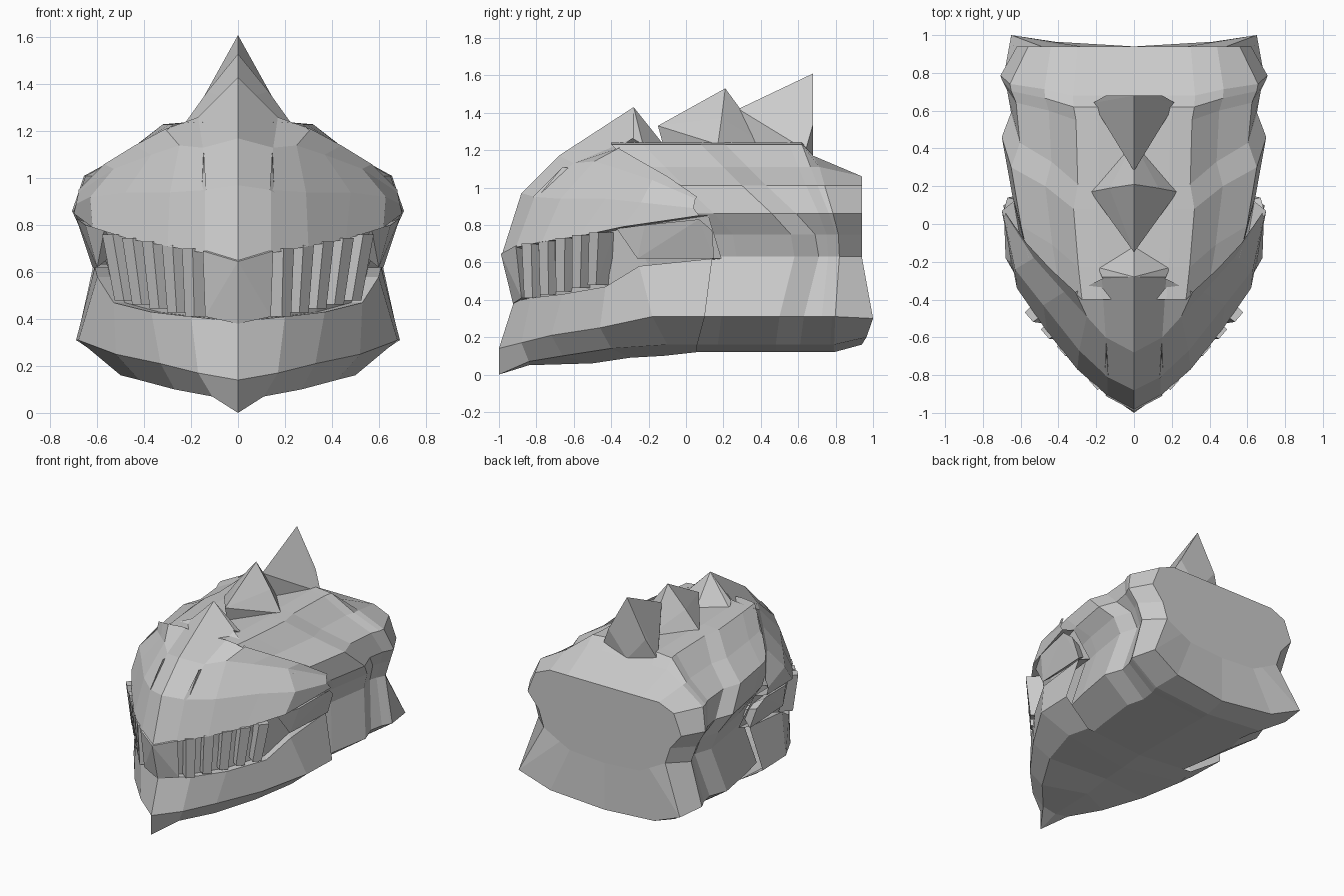
import bpy, bmesh
from mathutils import Vector


def finish(name, bm, mirror):
    bmesh.ops.remove_doubles(bm, verts=bm.verts, dist=0.0005)
    bmesh.ops.recalc_face_normals(bm, faces=bm.faces)
    me = bpy.data.meshes.new(name)
    bm.to_mesh(me)
    bm.free()
    ob = bpy.data.objects.new(name, me)
    bpy.context.collection.objects.link(ob)
    if mirror:
        mod = ob.modifiers.new("Mirror", 'MIRROR')
        mod.use_clip = True
    return ob


def skin(name, rows):
    """Faces between neighbouring rows of points, mirrored across x."""
    bm = bmesh.new()
    grid = [[bm.verts.new(p) for p in row] for row in rows]
    for a, b in zip(grid, grid[1:]):
        for i in range(len(a) - 1):
            bm.faces.new((a[i], a[i + 1], b[i + 1], b[i]))
    return finish(name, bm, True)


def hull(name, pts, mirror=False):
    bm = bmesh.new()
    for p in pts:
        bm.verts.new(p)
    bmesh.ops.convex_hull(bm, input=bm.verts)
    loose = [v for v in bm.verts if not v.link_faces]
    bmesh.ops.delete(bm, geom=loose, context='VERTS')
    return finish(name, bm, mirror)


# Front mask: rows run from the centre ridge round to the cheek
rim = [(0, -.985, .64), (.14, -.91, .68), (.30, -.77, .71),
       (.46, -.57, .74), (.62, -.34, .79), (.70, .07, .85)]
brow = [(0, -.88, .97), (.14, -.81, .95), (.29, -.67, .94),
        (.48, -.43, .94), (.63, -.24, .92), (.69, .04, .89)]
crown = [(0, -.68, 1.17), (.15, -.60, 1.13), (.25, -.49, 1.14),
         (.37, -.36, 1.10), (.53, -.18, 1.04), (.68, .05, .94)]
back_edge = [(0, -.28, 1.43), (.17, -.29, 1.26), (.31, -.36, 1.21),
             (.44, -.24, 1.14), (.57, -.10, 1.06), (.68, .06, .95)]
skin("face_mask", [rim, brow, crown, back_edge])

# Lower jaw
lip = [(0, -.92, .39), (.20, -.83, .41), (.37, -.66, .43),
       (.53, -.43, .47), (.60, -.25, .58), (.61, .14, .62)]
edge = [(0, -1, .14), (.17, -.88, .17), (.33, -.72, .21),
        (.52, -.46, .25), (.68, -.18, .31), (.69, .10, .31)]
keel = [(0, -1, 0), (.11, -.84, .07), (.27, -.66, .10),
        (.42, -.40, .14), (.50, -.10, .16), (.46, .06, .16)]
base = [(0, -1, 0), (0, -.84, .05), (0, -.50, .06),
        (0, -.30, .09), (0, -.12, .10), (0, .06, .12)]
skin("lower_jaw", [lip, edge, keel, base])

# Recessed mouth wall between mask and jaw
inset = lambda row: [(x * .91, y + .05, z) for x, y, z in row]
skin("mouth_wall", [rim, inset(rim), inset(lip), lip])

# Cheek pillar closing the mouth corner
hull("cheek_pillar", [(.57, -.37, .78), (.65, -.22, .80), (.69, .07, .83), (.67, .14, .77),
                      (.60, -.26, .62), (.62, .15, .62), (.50, -.25, .7), (.5, .1, .7)], True)

# Swept body plates: profile holds x, z and how far each point trails back
profile = [(0, 1.23, 0), (.20, 1.24, 0), (.32, 1.23, 0), (.47, 1.11, .12),
           (.65, 1.01, .22), (.70, .86, .38), (.65, .75, .48), (.61, .63, .50),
           (.68, .31, .42), (.46, .16, .40), (0, .12, .40)]
stations = [(-.40, 1, .86, 2), (-.23, 1, .92, 2), (.08, 1, 1, 2), (.21, 1, .93, 2),
            (.55, .42, .96, 2), (.62, .38, 1, 2), (.68, .28, 1.01, 1.17)]
rings = [[(x * s, y + dy * sweep, min(z, top)) for x, z, dy in profile]
         for y, sweep, s, top in stations]
end_x = [0, .18, .30, .44, .56, .62, .53, .49, .65, .42, .28, 0]
end = [(x, .94, min(p[1], 1.06)) for x, p in zip(end_x, profile)]
end[8:] = [(.65, 1.0, .30), (.42, .965, .20), (0, .94, .16)]
skin("body_plates", rings + [end])

# Back wall: flat upper panel over a flare that runs down to the jaw corners
panel = end[:8] + [(.36, .94, .56), (.28, .94, .52), (0, .94, .50)]
skin("back_wall", [end, panel, [(0, .94, .70)] * len(end)])


# Crest spikes along the spine
def spike(name, front, low, tip, wing, foot, back):
    pts = [(0, *front), (0, *low), (0, *tip), (0, *back)]
    for s in (-1, 1):
        pts += [(s * wing[0], wing[1], wing[2]), (s * foot[0], foot[1], foot[2])]
    hull(name, pts)


spike("front_spike", (-.45, 1.29), (-.36, 1.2), (-.28, 1.43),
      (.17, -.28, 1.26), (.19, -.23, 1.23), (-.12, 1.23))
spike("middle_spike", (-.15, 1.33), (-.12, 1.22), (.21, 1.53),
      (.13, .19, 1.37), (.23, .17, 1.23), (.43, 1.23))
spike("rear_spike", (.28, 1.42), (.30, 1.22), (.68, 1.61),
      (.15, .68, 1.34), (.22, .64, 1.20), (.68, 1.16))

# Central beak plate
hull("beak_plate", [(0, -.99, .645), (0, -.925, .38), (.15, -.91, .69), (.14, -.88, .41),
                    (-.15, -.91, .69), (-.14, -.88, .41), (0, -.80, .65), (0, -.80, .40)])

# Slatted teeth following the mask rim
along = Vector((.66, .75, 0))
out = Vector((.75, -.66, 0))
for i in range(5):
    t = i / 4
    top = Vector((.19 + .34 * t, -.83 + .36 * t, .70 + .06 * t))
    low = Vector((.18 + .30 * t, -.82 + .34 * t, .41 + .07 * t))
    pts = []
    for c, w in ((top, .034), (low, .030)):
        for a in (-w, w):
            pts += [c + along * a + out * .035, c + along * a * 1.2 - out * .08]
    hull("tooth_%d" % (i + 1), pts, True)

# Thin nostril blade
hull("nostril_blade", [(.135, -.82, .95), (.15, -.60, 1.10), (.145, -.66, 1.11),
                       (.155, -.80, .94), (.14, -.62, 1.0)], True)
